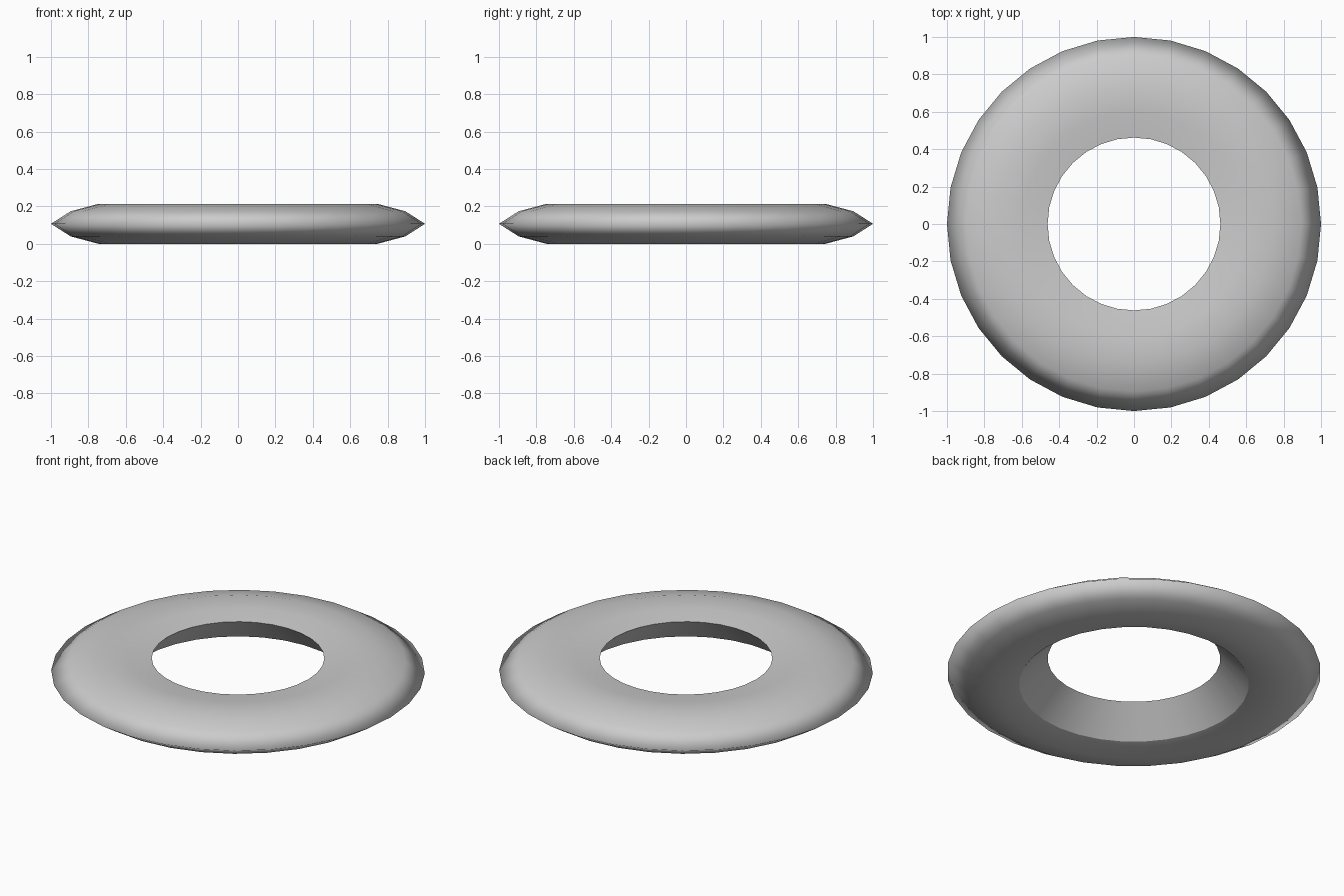
import bpy, bmesh, math

if "Cube" in bpy.data.objects:
    bpy.data.objects.remove(bpy.data.objects["Cube"])

# Ring cross-section (radius, height), counted around the section
profile = [(1.0, 0.107), (0.895, 0.174), (0.745, 0.214), (0.60, 0.206),
           (0.462, 0.188), (0.615, 0.03), (0.745, 0.0), (0.895, 0.04)]
SIDES = 32
SHARP = {4, 5}  # inner upper and lower rims

bm = bmesh.new()
rings = []
for i in range(SIDES):
    a = 2 * math.pi * i / SIDES
    rings.append([bm.verts.new((r * math.cos(a), r * math.sin(a), z)) for r, z in profile])

# Skin neighbouring sections
n = len(profile)
for i in range(SIDES):
    a, b = rings[i], rings[(i + 1) % SIDES]
    for j in range(n):
        k = (j + 1) % n
        bm.faces.new((a[j], b[j], b[k], a[k])).smooth = True
    for j in SHARP:
        bm.edges.get((a[j], b[j])).smooth = False
bmesh.ops.recalc_face_normals(bm, faces=bm.faces)

mesh = bpy.data.meshes.new("ring")
bm.to_mesh(mesh)
bm.free()
bpy.context.collection.objects.link(bpy.data.objects.new("ring", mesh))
